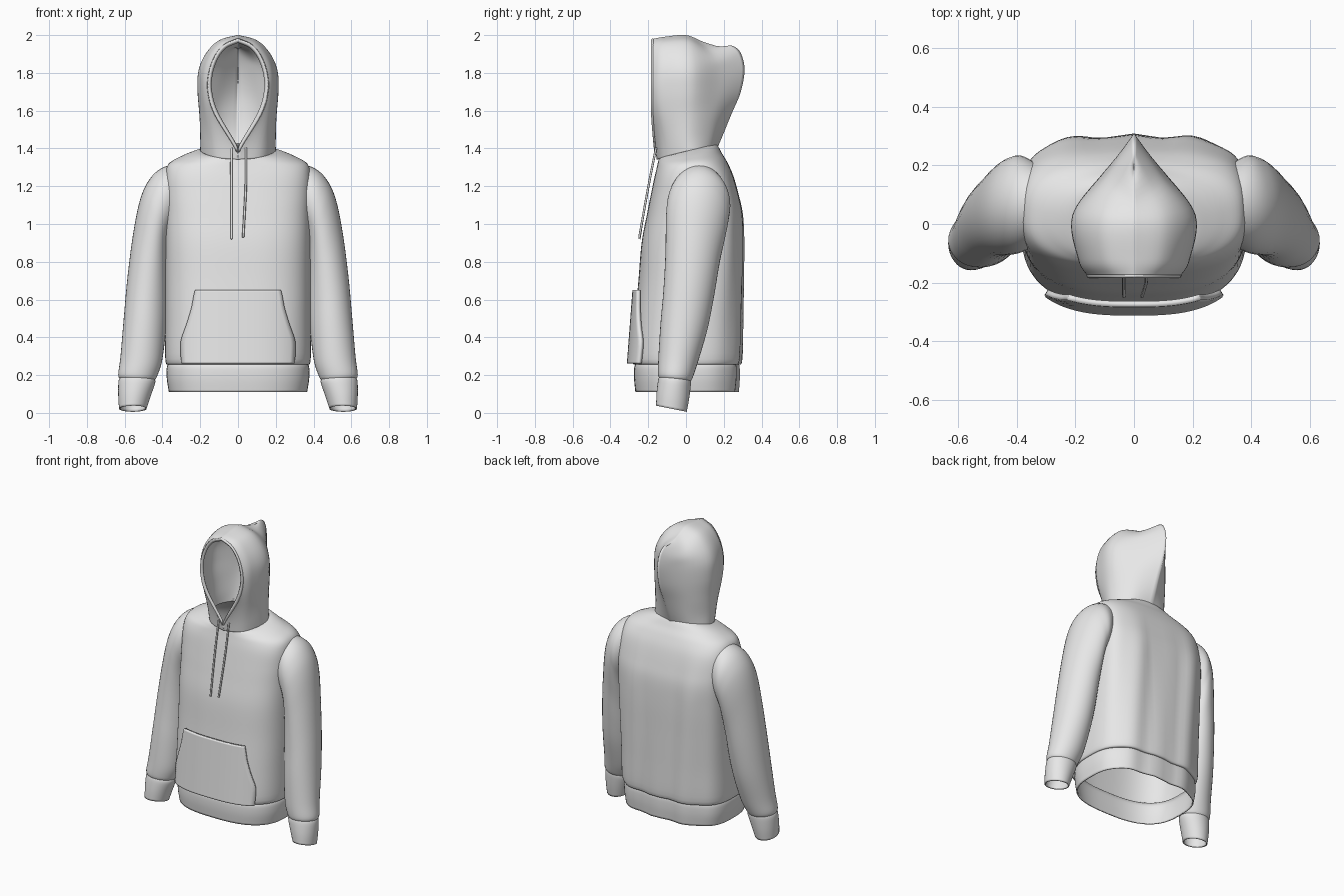
import bpy, bmesh, math
from mathutils import Vector

if "Cube" in bpy.data.objects:
    bpy.data.objects.remove(bpy.data.objects["Cube"])

fabric = bpy.data.materials.new("light grey fabric")
fabric.diffuse_color = (0.88, 0.88, 0.88, 1)
fabric.use_nodes = True
fabric.node_tree.nodes["Principled BSDF"].inputs["Base Color"].default_value = fabric.diffuse_color


def spline(rows, n):
    """Catmull-Rom through tuples of numbers, n steps per span."""
    out = []
    last = len(rows) - 1
    for i in range(last):
        a, b, c, d = (rows[max(i - 1, 0)], rows[i], rows[i + 1], rows[min(i + 2, last)])
        for k in range(n):
            t = k / n
            out.append(tuple(
                0.5 * (2 * q + (r - p) * t + (2 * p - 5 * q + 4 * r - s) * t * t
                       + (3 * q - p - 3 * r + s) * t ** 3)
                for p, q, r, s in zip(a, b, c, d)))
    out.append(tuple(rows[-1]))
    return out


def sheet(name, grid, closed=False, mirror=False, thick=0.008, offset=-1):
    """Skin a grid of points, closed = each row is a ring."""
    bm = bmesh.new()
    vs = [[bm.verts.new(p) for p in row] for row in grid]
    n = len(grid[0])
    for r0, r1 in zip(vs, vs[1:]):
        for j in range(n if closed else n - 1):
            k = (j + 1) % n
            bm.faces.new((r0[j], r0[k], r1[k], r1[j]))
    bmesh.ops.recalc_face_normals(bm, faces=bm.faces)
    me = bpy.data.meshes.new(name)
    bm.to_mesh(me)
    bm.free()
    ob = bpy.data.objects.new(name, me)
    bpy.context.collection.objects.link(ob)
    me.materials.append(fabric)
    bpy.ops.object.select_all(action='DESELECT')
    ob.select_set(True)
    bpy.context.view_layer.objects.active = ob
    bpy.ops.object.shade_smooth_by_angle(angle=math.radians(50))
    if mirror:
        ob.modifiers.new("mirror", 'MIRROR')
    s = ob.modifiers.new("cloth thickness", 'SOLIDIFY')
    s.thickness, s.offset = thick, offset
    return ob


def cord(name, pts, radius):
    cu = bpy.data.curves.new(name, 'CURVE')
    cu.dimensions = '3D'
    cu.bevel_depth, cu.bevel_resolution, cu.use_fill_caps = radius, 2, True
    sp = cu.splines.new('POLY')
    sp.points.add(len(pts) - 1)
    for p, co in zip(sp.points, pts):
        p.co = (*co, 1)
    ob = bpy.data.objects.new(name, cu)
    bpy.context.collection.objects.link(ob)
    cu.materials.append(fabric)
    return ob


# torso rings: z, half width, front y, back y, front squareness, back squareness, tilt
def torso_ring(row, n=80):
    z, hw, yf, yb, ef, eb, tilt = row
    pts = []
    for i in range(n):
        a = 2 * math.pi * i / n
        c, s = math.cos(a), math.sin(a)
        e = eb if s > 0 else ef
        x = hw * math.copysign(abs(c) ** (2 / e), c)
        y = (yf + yb) / 2 + (yb - yf) / 2 * math.copysign(abs(s) ** (2 / e), s)
        if s > 0:  # soft vertical folds on the back
            y += 0.007 * s * math.sin(x * 30 + z * 2) * max(0, min(1, (1.3 - z) * 3))
        pts.append((x, y, z + tilt * y))
    return pts


body_rows = spline([
    (0.255, .370, -.266, .278, 2.7, 3, 0), (0.285, .385, -.285, .295, 2.8, 3.1, 0),
    (0.50, .385, -.270, .298, 2.8, 3.2, 0), (0.70, .385, -.252, .300, 2.8, 3.4, 0),
    (0.90, .385, -.235, .302, 2.9, 3.6, 0), (1.05, .385, -.207, .297, 3, 3.7, 0),
    (1.15, .387, -.187, .278, 3, 3.6, 0), (1.25, .385, -.167, .25, 2.9, 3.3, .02),
    (1.315, .368, -.153, .218, 2.5, 2.7, .06), (1.352, .305, -.147, .19, 2.2, 2.3, .12),
    (1.378, .235, -.144, .17, 2.1, 2.1, .2), (1.386, .195, -.142, .158, 2, 2, .25)], 5)
sheet("torso", [torso_ring(r) for r in body_rows], closed=True)

hem_rows = spline([(0.11, .366, -.268, .275, 2.7, 3, 0), (0.18, .377, -.275, .281, 2.7, 3, 0),
                   (0.24, .377, -.274, .281, 2.7, 3, 0), (0.262, .368, -.264, .276, 2.7, 3, 0)], 4)
sheet("hem_band", [torso_ring(r) for r in hem_rows], closed=True)


# sleeve rings: outer x, z, inner x, z, front y, back y, tilt
def sleeve_ring(row, n=36):
    xo, zo, xi, zi, yf, yb, tilt = row
    pts = []
    for i in range(n):
        a = 2 * math.pi * i / n
        c, dy = math.cos(a), math.sin(a) * (yb - yf) / 2
        pts.append(((xo + xi) / 2 + c * (xo - xi) / 2, (yf + yb) / 2 + dy,
                    (zo + zi) / 2 + c * (zo - zi) / 2 - tilt * dy))
    return pts


sleeve_rows = spline([
    (.29, 1.33, .325, .97, -.06, .19, 0), (.40, 1.298, .36, .93, -.095, .232, 0),
    (.47, 1.235, .37, .87, -.105, .228, 0), (.518, 1.13, .37, .79, -.107, .21, 0),
    (.555, .95, .37, .68, -.11, .18, 0), (.585, .72, .373, .55, -.12, .15, .05),
    (.605, .50, .383, .42, -.135, .115, .1), (.622, .30, .403, .27, -.146, .065, .1),
    (.634, .205, .428, .195, -.148, .037, .1), (.626, .18, .442, .172, -.142, .025, .1)], 5)
sheet("sleeves", [sleeve_ring(r) for r in sleeve_rows], closed=True, mirror=True)

cuff_rows = spline([
    (.624, .19, .444, .18, -.140, .024, .1), (.633, .165, .438, .16, -.148, .026, .1),
    (.634, .09, .462, .09, -.156, .017, .15), (.630, .022, .484, .022, -.158, .004, .2)], 4)
sheet("cuffs", [sleeve_ring(r) for r in cuff_rows], closed=True, mirror=True)

# hood half: each row runs from the face opening round to the centre back seam
hood_rows = spline([
    (0, -.155, 1.342, .13, -.115, 1.352, .2, .02, 1.385, .13, .128, 1.40, 0, .165, 1.40),
    (.012, -.162, 1.40, .14, -.12, 1.43, .2, .01, 1.46, .128, .135, 1.47, 0, .195, 1.47),
    (.122, -.175, 1.58, .175, -.12, 1.58, .203, .02, 1.58, .125, .148, 1.58, 0, .24, 1.58),
    (.158, -.175, 1.70, .19, -.12, 1.70, .21, .03, 1.70, .105, .175, 1.70, 0, .29, 1.70),
    (.153, -.175, 1.80, .185, -.12, 1.81, .205, .03, 1.81, .09, .183, 1.81, 0, .31, 1.82),
    (.12, -.175, 1.89, .15, -.12, 1.90, .168, .02, 1.90, .085, .165, 1.875, 0, .287, 1.91),
    (.07, -.175, 1.95, .09, -.12, 1.965, .1, .01, 1.97, .06, .125, 1.925, 0, .24, 1.945),
    (0, -.175, 1.98, 0, -.12, 1.99, 0, 0, 2.0, 0, .09, 1.965, 0, .20, 1.93)], 6)
hood_grid = [spline([r[k:k + 3] for k in range(0, 15, 3)], 6) for r in hood_rows]
sheet("hood", hood_grid, mirror=True)

# folded hem round the face opening, a flat strip turned inward
edge = [Vector(r[0]) for r in hood_grid[5:]]
mid = Vector((0, 0, 1.70))
strip = []
for p in edge:
    inward = Vector((-p.x, 0, mid.z - p.z)).normalized()
    q = p + inward * 0.018 + Vector((0, 0.006, 0))
    strip.append([p + Vector((0, -0.005, 0)), Vector((max(q.x, 0), q.y, q.z))])
sheet("hood_rim", strip, mirror=True, thick=0.012, offset=0)


# front pouch pocket, following the torso front
def front_y(x, z):
    _, hw, yf, yb, e, _b, _t = min(body_rows, key=lambda r: abs(r[0] - z))
    return (yf + yb) / 2 - (yb - yf) / 2 * (1 - abs(x / hw) ** e) ** (1 / e)


pocket = []
outline = spline([(.262, .295), (.30, .298), (.38, .298), (.46, .272),
                  (.55, .245), (.61, .234), (.65, .225)], 3)
for z, w in outline:
    row = []
    for i in range(25):
        x = w * (i / 12 - 1)
        base = (front_y(x, .30) * (.65 - z) + front_y(x, .65) * (z - .262)) / .388
        row.append((x, base - 0.018, z))
    pocket.append(row)
sheet("front_pocket", pocket, thick=0.02, offset=0)

# drawstrings hanging from the throat
for side, x0, x1, end in (("left", -.035, -.034, .92), ("right", .042, .027, .93)):
    cord("drawstring_" + side, spline([(x0, -.158, 1.405), (x0, -.195, 1.22),
                                       ((x0 + x1) / 2, -.224, 1.06), (x1, -.247, end)], 4), 0.006)
